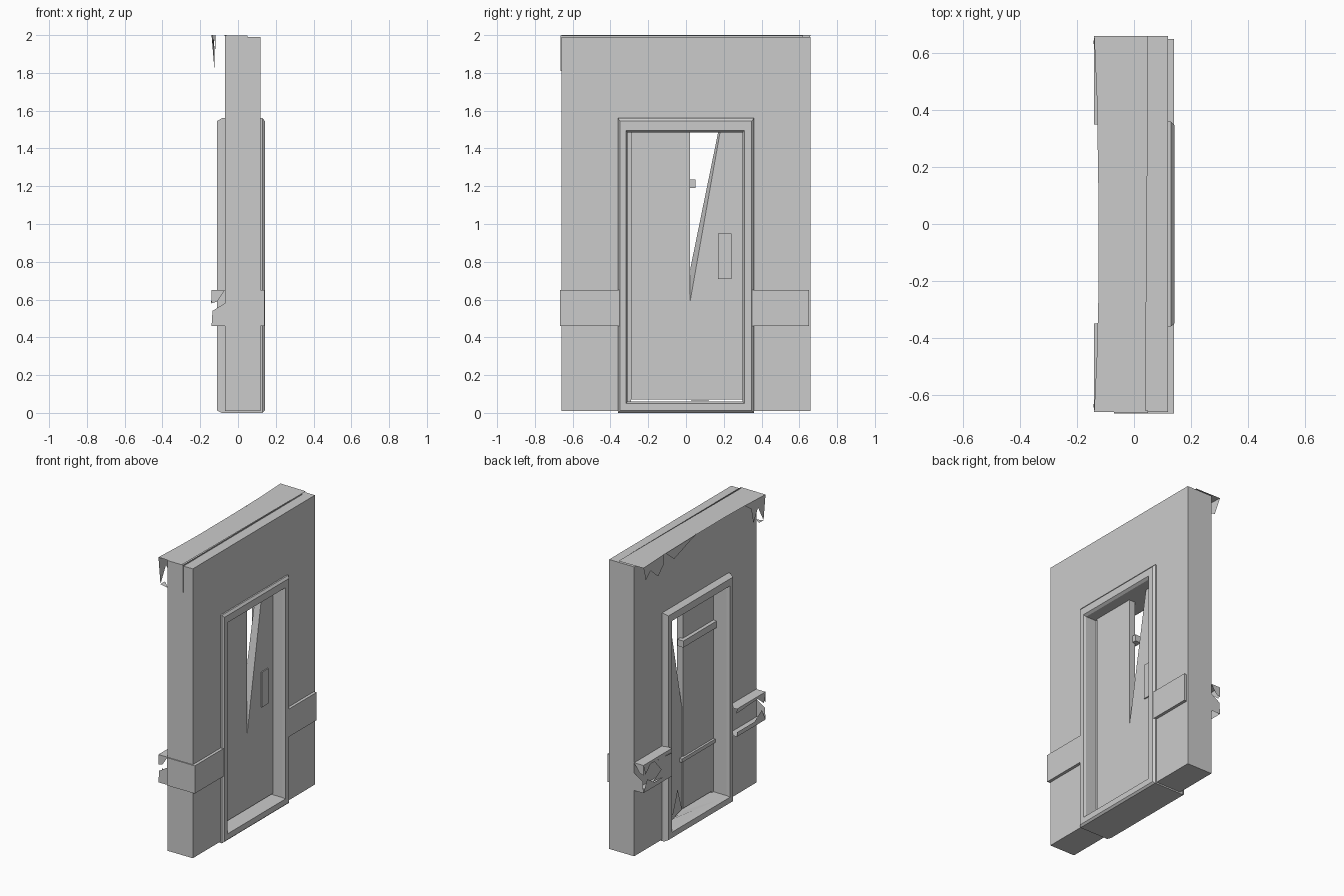
import bpy, bmesh


def finish(name, bm):
    bmesh.ops.remove_doubles(bm, verts=bm.verts, dist=1e-5)
    bmesh.ops.recalc_face_normals(bm, faces=bm.faces)
    me = bpy.data.meshes.new(name)
    bm.to_mesh(me)
    bm.free()
    ob = bpy.data.objects.new(name, me)
    bpy.context.collection.objects.link(ob)
    return ob


def prism(name, front, x0, x1, back=None):
    """Extrude a (y, z) outline along x; the back outline may differ."""
    bm = bmesh.new()
    a = [bm.verts.new((x1, y, z)) for y, z in front]
    b = [bm.verts.new((x0, y, z)) for y, z in (back or front)]
    bm.faces.new(a)
    bm.faces.new(b[::-1])
    for i in range(len(a)):
        j = (i + 1) % len(a)
        bm.faces.new((a[i], b[i], b[j], a[j]))
    return finish(name, bm)


def box(name, x0, x1, y0, y1, z0, z1):
    return prism(name, [(y0, z0), (y1, z0), (y1, z1), (y0, z1)], x0, x1)


def sheets(name, polys):
    """Thin broken sheets, each a flat polygon."""
    bm = bmesh.new()
    for p in polys:
        bm.faces.new([bm.verts.new(v) for v in p])
    return finish(name, bm)


# Wall slab with doorway cut out
prism("wall", [(-.66, .01), (-.34, .01), (-.34, 1.52), (.34, 1.52), (.34, .01),
               (.66, .01), (.66, 1.99), (-.66, 1.99)], -.07, .12)

# Door frame: rectangular rings following a chamfered moulding profile
# (x, outward amount from inner opening to outer edge)
profile = [(-.085, 1), (-.11, .8), (-.11, .15), (-.09, 0),
           (.125, 0), (.142, .15), (.142, .8), (.13, 1)]
bm = bmesh.new()
rings = []
for x, t in profile:
    y0, y1 = -.31 - .05 * t, .30 + .06 * t
    z0, z1 = .06 - .06 * t, 1.485 + .075 * t
    rings.append([bm.verts.new((x, y, z)) for y, z in
                  ((y0, z0), (y1, z0), (y1, z1), (y0, z1))])
for k, r in enumerate(rings):
    n = rings[(k + 1) % len(rings)]
    for i in range(4):
        j = (i + 1) % 4
        bm.faces.new((r[i], r[j], n[j], n[i]))
finish("door_frame", bm)

# Door: intact half, splintered half, hinge stile, cross rails, handle plate
prism("door_left_half", [(-.29, .07), (.02, .07), (.02, 1.485), (-.29, 1.485)], .01, .055)
prism("door_broken_half",
      [(.02, .07), (.30, .07), (.30, 1.485), (.18, 1.485), (.02, .58)], .015, .055,
      [(.02, .07), (.30, .07), (.30, 1.485), (.17, 1.485), (.02, .75)])
box("hinge_stile", .01, .045, -.31, -.29, .06, 1.485)
box("upper_rail", -.015, .03, -.31, .05, 1.19, 1.235)
box("lower_rail", -.005, .03, -.31, .05, .40, .425)
box("handle_plate", .05, .063, .17, .24, .71, .95)

# Splinters on the sill
sheets("sill_splinters", [
    [(-.08, -.2, .062), (0, .02, .062), (-.02, .2, .066)],
    [(.01, .03, .07), (-.02, .12, .25), (-.03, .2, .07)],
])

# Front wall bands and the wrapped end
box("front_band_left", .11, .14, -.665, -.35, .46, .65)
box("front_band_right", .11, .14, .35, .65, .46, .65)
box("band_end", -.07, .14, -.667, -.655, .46, .65)

# Broken hollow back bands: flanges, edge lips and torn front pieces
for s, side in ((-1, "left"), (1, "right")):
    a, b = .35 * s, .66 * s
    sheets("back_band_" + side, [
        [(-.07, a, .65), (-.07, b, .65), (-.14, b, .65), (-.14, a, .65)],
        [(-.07, a, .46), (-.07, b, .46), (-.14, .56 * s, .46), (-.14, a, .46)],
        [(-.14, a, .65), (-.14, b, .65), (-.142, .64 * s, .58), (-.138, .58 * s, .63), (-.138, a, .62)],
        [(-.14, a, .46), (-.14, b, .46), (-.14, .62 * s, .54), (-.14, .54 * s, .49), (-.14, a, .49)],
        [(-.07, b, .46), (-.14, b, .46), (-.135, b, .54), (-.07, b, .58)],
        [(-.07, b, .65), (-.14, b, .65), (-.14, b, .58), (-.11, b, .59)],
    ])
sheets("back_band_torn_face", [
    [(-.14, .35, .62), (-.14, .54, .63), (-.14, .47, .55), (-.14, .56, .50), (-.14, .35, .48)],
])

# Torn capping sheet over the top, overhanging the back
sheets("top_sheet", [
    [(.05, .66, 1.998), (-.14, .66, 2), (-.13, .43, 2), (-.125, .1, 2), (-.125, -.25, 2),
     (-.13, -.45, 2), (-.14, -.66, 2), (.04, -.66, 1.998), (.05, .6, 1.998)],
    [(.05, .62, 1.998), (.05, -.66, 1.998), (.05, -.66, 1.99), (.05, .62, 1.99)],
])

# Torn fascia hanging from the capping at both ends
sheets("torn_fascia", [
    [(-.13, -.45, 2), (-.14, -.66, 2), (-.125, -.66, 1.82), (-.125, -.6, 1.93), (-.125, -.55, 1.84), (-.13, -.52, 1.95)],
    [(-.125, -.66, 1.82), (-.125, -.61, 1.82), (-.07, -.66, 1.81)],
    [(-.13, .43, 2), (-.14, .66, 2), (-.13, .62, 1.9), (-.125, .56, 1.94), (-.125, .48, 1.87), (-.125, .42, 1.93)],
    [(-.125, .4, 2), (-.12, .3, 1.92), (-.12, .12, 1.98), (-.12, .05, 2)],
])

# End plate of the capping
box("capping_end_plate", -.07, .05, -.664, -.655, 1.81, 1.998)
